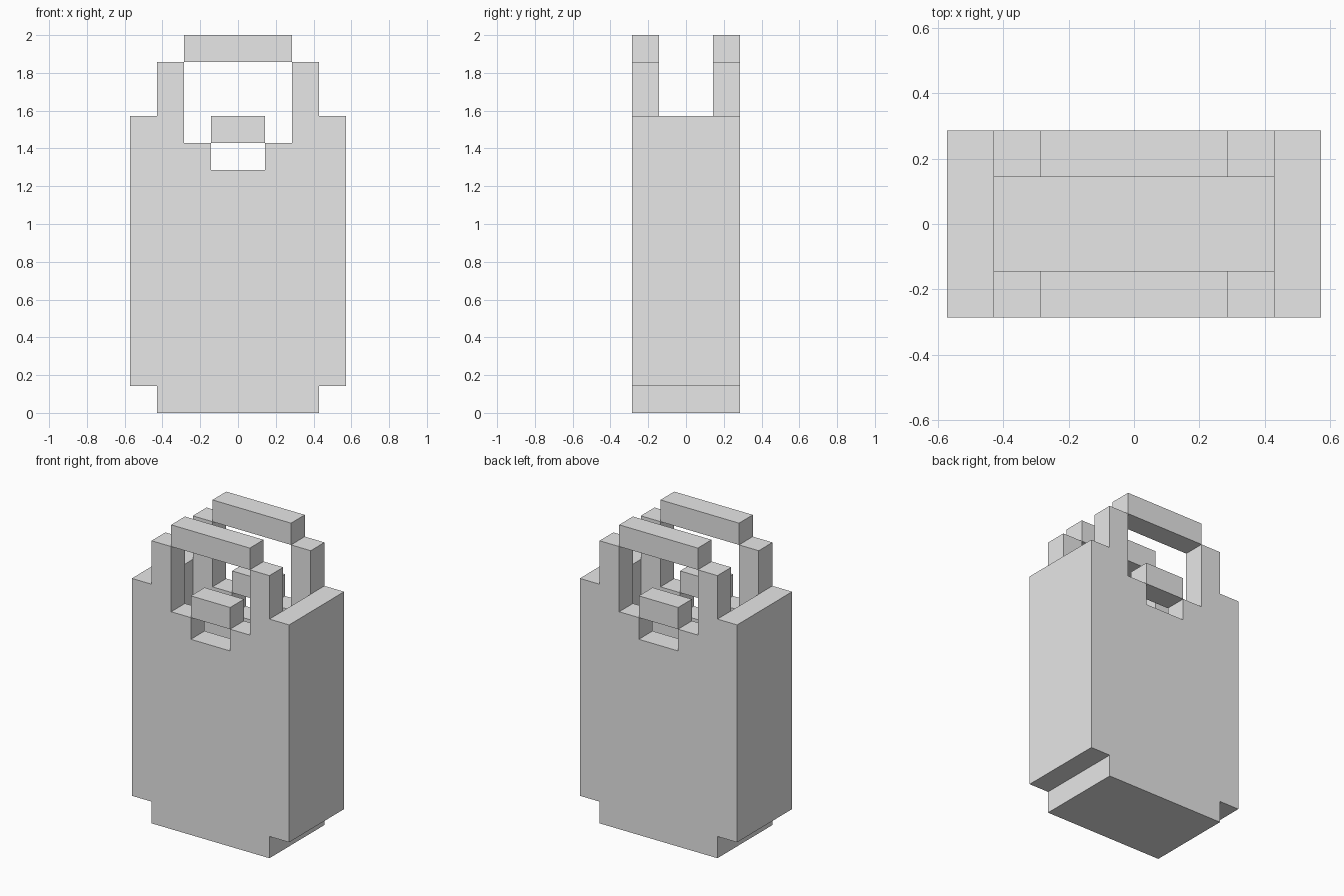
import bpy
import bmesh

U = 2 / 14  # one block of the grid the bag is built on

cube = bpy.data.objects.get("Cube")
if cube:
    bpy.data.objects.remove(cube, do_unlink=True)

grey = bpy.data.materials.new("light_grey")
grey.use_nodes = True
grey.diffuse_color = (0.8, 0.8, 0.8, 1)
grey.node_tree.nodes["Principled BSDF"].inputs["Base Color"].default_value = grey.diffuse_color


def add_object(name, bm):
    bmesh.ops.recalc_face_normals(bm, faces=bm.faces)
    mesh = bpy.data.meshes.new(name)
    bm.to_mesh(mesh)
    bm.free()
    mesh.materials.append(grey)
    obj = bpy.data.objects.new(name, mesh)
    bpy.context.collection.objects.link(obj)
    return obj


def slab(name, profile, y0, y1):
    """Extrude an x-z profile, in blocks, from y0 to y1."""
    bm = bmesh.new()
    face = bm.faces.new([bm.verts.new((x * U, y0 * U, z * U)) for x, z in profile])
    moved = bmesh.ops.extrude_face_region(bm, geom=[face], use_keep_orig=True)["geom"]
    verts = [v for v in moved if isinstance(v, bmesh.types.BMVert)]
    bmesh.ops.translate(bm, verts=verts, vec=(0, (y1 - y0) * U, 0))
    return add_object(name, bm)


def box(x0, x1, z0, z1):
    return [(x0, z0), (x1, z0), (x1, z1), (x0, z1)]


# Right half of the wall outline: stepped base, shoulder, handle post, notch
half = [(3, 0), (3, 1), (4, 1), (4, 11), (3, 11), (3, 13),
        (2, 13), (2, 10), (1, 10), (1, 9)]
outline = half + [(-x, z) for x, z in reversed(half)]

# Front and back walls, each with a handle bar and a small clasp
for side, y0 in (("front", -2), ("back", 1)):
    slab(side + "_wall", outline, y0, y0 + 1)
    slab(side + "_handle_bar", box(-2, 2, 13, 14), y0, y0 + 1)
    slab(side + "_clasp", box(-1, 1, 10, 11), y0, y0 + 1)

# Side walls and floor close the open bag between them
slab("left_side", box(3, 4, 1, 11), -1, 1)
slab("right_side", box(-4, -3, 1, 11), -1, 1)
slab("floor", box(-3, 3, 0, 1), -1, 1)
